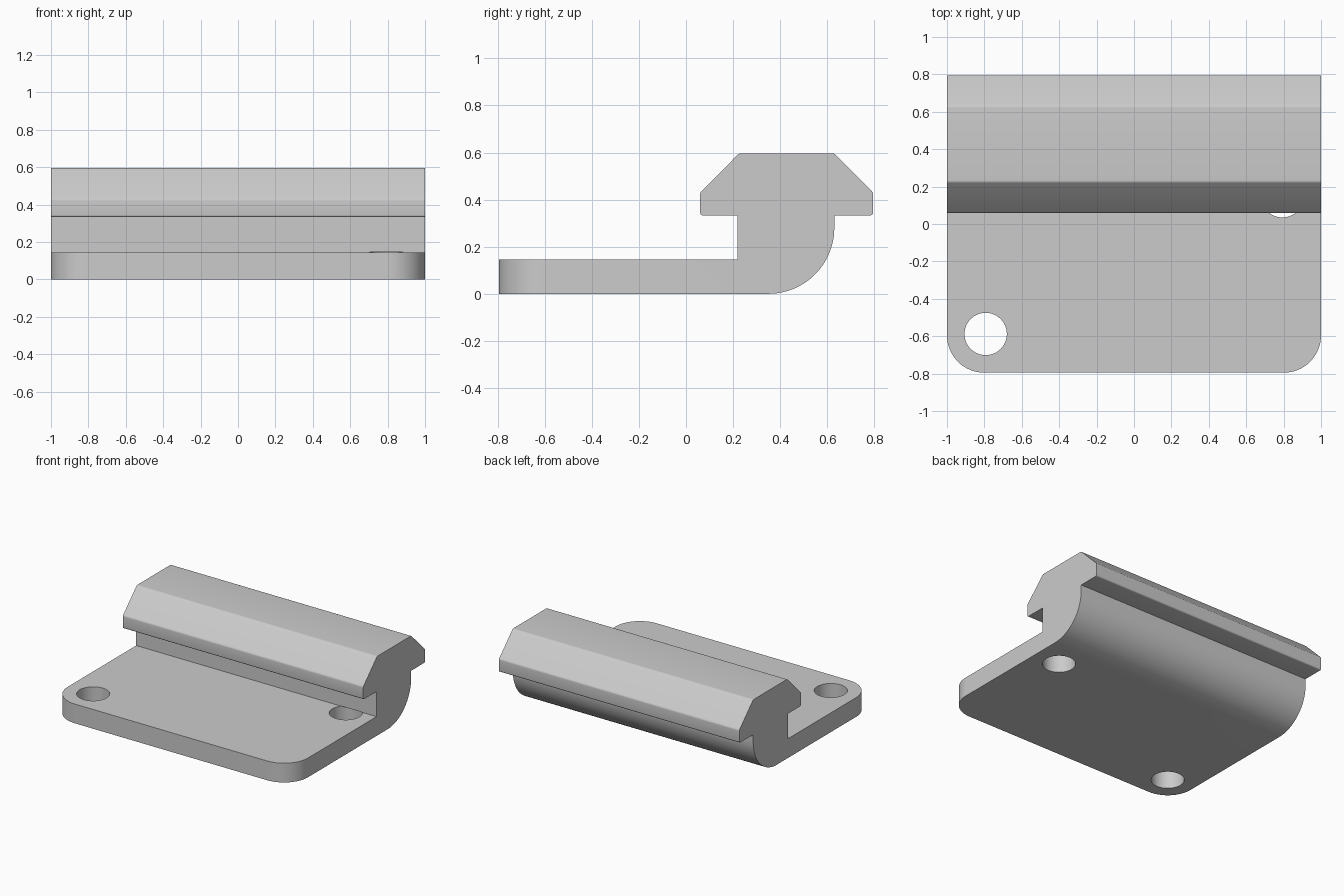
import bpy, bmesh, math
from mathutils import Vector

cube = bpy.data.objects.get("Cube")
if cube:
    bpy.data.objects.remove(cube, do_unlink=True)

grey = bpy.data.materials.new("plain grey")
grey.use_nodes = True
colour = (0.6, 0.6, 0.6, 1)
grey.diffuse_color = colour
grey.node_tree.nodes["Principled BSDF"].inputs["Base Color"].default_value = colour


def fillet(corners):
    """Round each (y, z, radius, steps) corner of a closed profile."""
    out = []
    for i, (y, z, r, n) in enumerate(corners):
        p = Vector((y, z))
        if r == 0:
            out.append(p)
            continue
        a = (Vector(corners[i - 1][:2]) - p).normalized()
        b = (Vector(corners[(i + 1) % len(corners)][:2]) - p).normalized()
        half = a.angle(b) / 2
        centre = p + (a + b).normalized() * r / math.sin(half)
        start = p + a * r / math.tan(half) - centre
        end = p + b * r / math.tan(half) - centre
        sweep = start.angle_signed(end)
        for k in range(n + 1):
            t = -sweep * k / n
            c, s = math.cos(t), math.sin(t)
            out.append(centre + Vector((start.x * c - start.y * s, start.x * s + start.y * c)))
    return out


# Side profile: plate, curved neck and chamfered rail head
E, TOP, LIP, PLATE = 0.795, 0.596, 0.333, 0.145
profile = fillet([
    (-E, 0, 0, 0), (0.63, 0, 0.28, 24),
    (0.63, LIP, 0, 0), (E, LIP, 0.012, 4), (E, 0.43, 0.02, 4),
    (0.63, TOP, 0.02, 4), (0.225, TOP, 0.02, 4), (0.06, 0.43, 0.02, 4),
    (0.06, LIP, 0.012, 4), (0.218, LIP, 0, 0),
    (0.218, PLATE, 0, 0), (-E, PLATE, 0, 0)])

bm = bmesh.new()
face = bm.faces.new([bm.verts.new((-1, p.x, p.y)) for p in profile])
grown = bmesh.ops.extrude_face_region(bm, geom=[face], use_keep_orig=True)
bmesh.ops.translate(bm, vec=(2, 0, 0),
                    verts=[v for v in grown["geom"] if isinstance(v, bmesh.types.BMVert)])
bmesh.ops.recalc_face_normals(bm, faces=bm.faces)

# Rounded front corners of the plate
front = [e for e in bm.edges
         if all(v.co.y < -E + 0.01 for v in e.verts)
         and abs(e.verts[0].co.z - e.verts[1].co.z) > 0.1]
bmesh.ops.bevel(bm, geom=front, offset=0.2, segments=16, profile=0.5, affect='EDGES')
mesh = bpy.data.meshes.new("rail_bracket")
bm.to_mesh(mesh)
bm.free()
bracket = bpy.data.objects.new("rail_bracket", mesh)
bpy.context.collection.objects.link(bracket)
mesh.materials.append(grey)

# Two screw holes through the plate, the rear one running under the neck
for name, x, y in (("front_hole_cutter", -0.793, -0.588), ("rear_hole_cutter", 0.793, 0.148)):
    low, high = -0.1, PLATE + 0.001
    bpy.ops.mesh.primitive_cylinder_add(vertices=64, radius=0.113, depth=high - low,
                                        location=(x, y, (low + high) / 2))
    cutter = bpy.context.object
    cutter.name = name
    cutter.data.materials.append(grey)
    cutter.hide_render = True
    cutter.hide_set(True)
    cut = bracket.modifiers.new(name, 'BOOLEAN')
    cut.operation, cut.solver, cut.object = 'DIFFERENCE', 'EXACT', cutter

# Bake the holes, drop the cutters and smooth the curved faces
bpy.context.view_layer.update()
baked = bpy.data.meshes.new_from_object(bracket.evaluated_get(bpy.context.evaluated_depsgraph_get()))
for mod in list(bracket.modifiers):
    helper = mod.object
    bracket.modifiers.remove(mod)
    bpy.data.objects.remove(helper, do_unlink=True)
bracket.data = baked
bpy.ops.object.select_all(action='DESELECT')
bracket.select_set(True)
bpy.context.view_layer.objects.active = bracket
bpy.ops.object.shade_smooth_by_angle(angle=math.radians(30))
